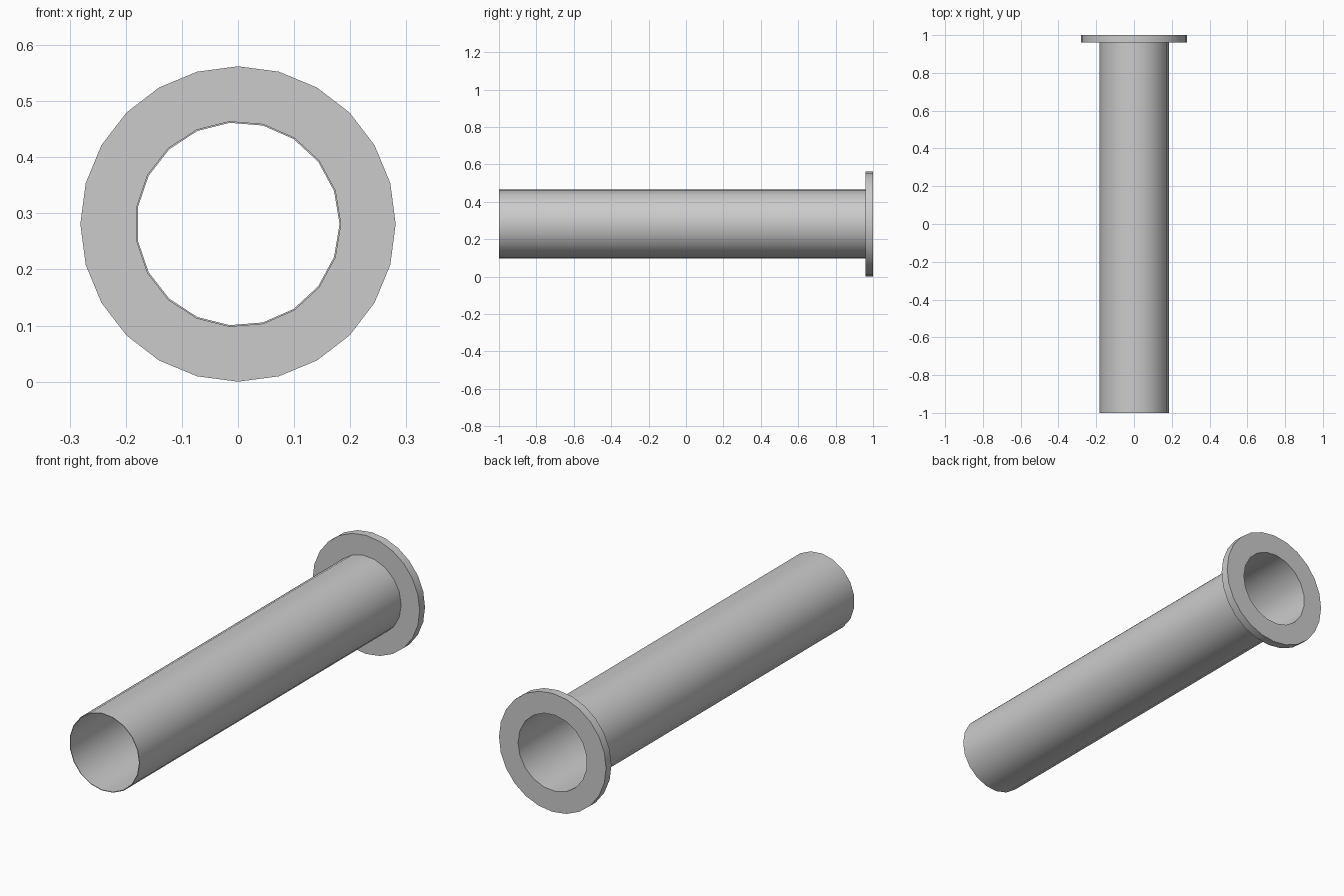
import bpy
import bmesh
from math import cos, sin, pi

cube = bpy.data.objects.get("Cube")
if cube:
    bpy.data.objects.remove(cube)

AXIS_Z = 0.281
TUBE_SIDES, FLANGE_SIDES = 19, 24
TUBE_OUTER, TUBE_INNER, FLANGE_RADIUS = 0.184, 0.181, 0.281
FRONT, FLANGE_FRONT, BACK = -1.0, 0.96, 1.0

grey = bpy.data.materials.new("plain grey")
grey.use_nodes = True
colour = (0.6, 0.6, 0.6, 1)
grey.diffuse_color = colour
grey.node_tree.nodes["Principled BSDF"].inputs["Base Color"].default_value = colour


def ring(bm, radius, y, sides):
    """Closed loop of vertices around the long axis."""
    angles = [2 * pi * i / sides for i in range(sides)]
    return [bm.verts.new((radius * cos(a), y, AXIS_Z + radius * sin(a))) for a in angles]


def loop_edges(bm, loop):
    edges = []
    for a, b in zip(loop, loop[1:] + loop[:1]):
        edges.append(bm.edges.get((a, b)) or bm.edges.new((a, b)))
    return edges


def wall(bm, first, second):
    """Quads between two loops with the same number of sides."""
    n = len(first)
    for i in range(n):
        j = (i + 1) % n
        bm.faces.new((first[i], first[j], second[j], second[i]))


def finish(bm, name):
    bmesh.ops.recalc_face_normals(bm, faces=bm.faces)
    mesh = bpy.data.meshes.new(name)
    bm.to_mesh(mesh)
    bm.free()
    mesh.materials.append(grey)
    obj = bpy.data.objects.new(name, mesh)
    bpy.context.collection.objects.link(obj)
    bpy.ops.object.select_all(action='DESELECT')
    obj.select_set(True)
    bpy.context.view_layer.objects.active = obj
    bpy.ops.object.shade_smooth_by_angle(angle=pi / 6)


# Thin-walled tube, open at both ends
bm = bmesh.new()
loops = [ring(bm, r, y, TUBE_SIDES) for r, y in (
    (TUBE_OUTER, FRONT), (TUBE_OUTER, BACK), (TUBE_INNER, BACK), (TUBE_INNER, FRONT))]
for a, b in zip(loops, loops[1:] + loops[:1]):
    wall(bm, a, b)
finish(bm, "tube")

# Flange: a disc at the back end, with a hole fitting the tube
bm = bmesh.new()
rims, holes = [], []
for y in (FLANGE_FRONT, BACK):
    rim = ring(bm, FLANGE_RADIUS, y, FLANGE_SIDES)
    hole = ring(bm, TUBE_OUTER, y, TUBE_SIDES)
    bmesh.ops.triangle_fill(bm, use_beauty=True, normal=(0, 1, 0),
                            edges=loop_edges(bm, rim) + loop_edges(bm, hole))
    rims.append(rim)
    holes.append(hole)
wall(bm, *rims)
wall(bm, *holes)
finish(bm, "flange")
